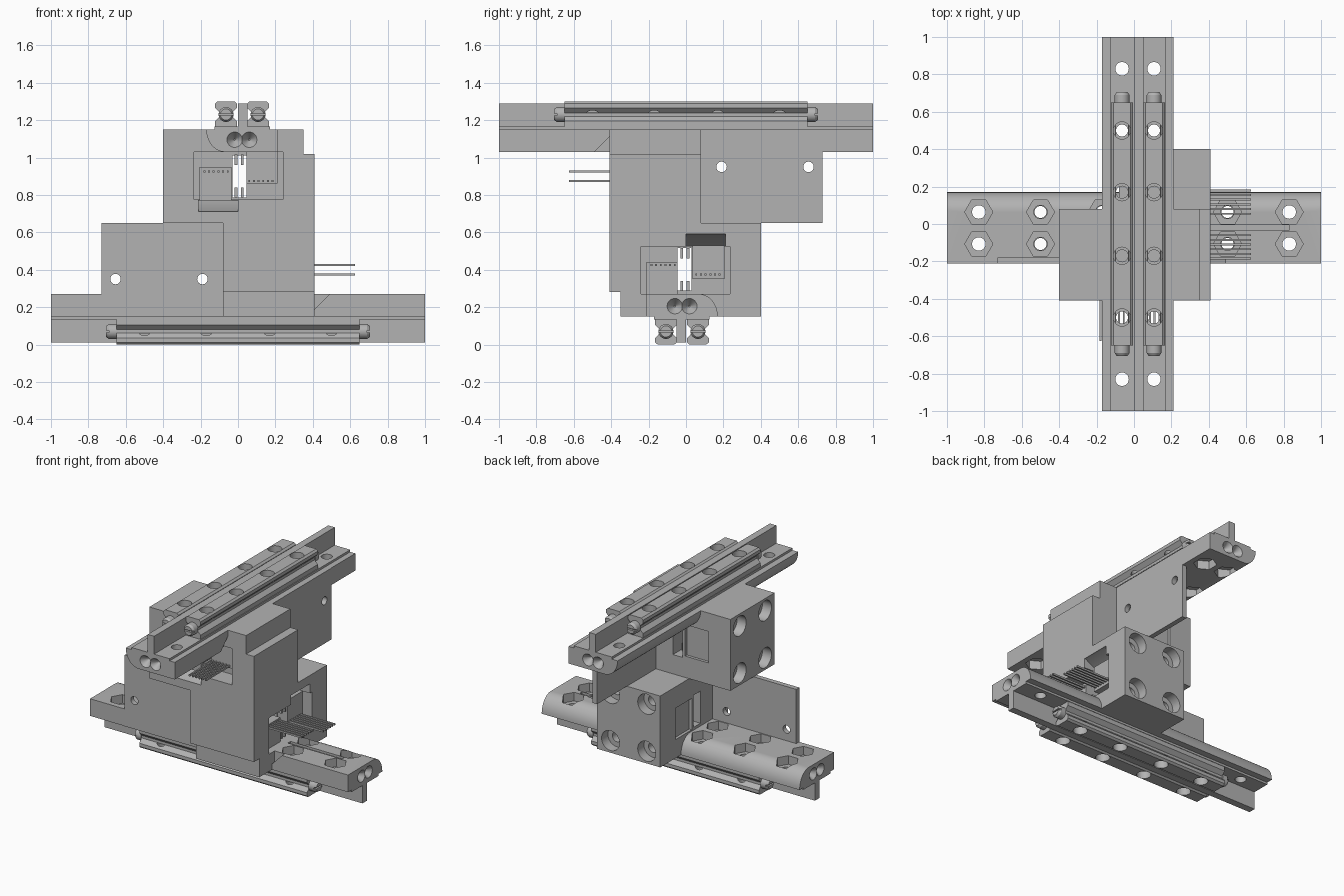
import bpy, bmesh, math
from mathutils import Matrix, Vector

if "Cube" in bpy.data.objects:
    bpy.data.objects.remove(bpy.data.objects["Cube"])

grey = bpy.data.materials.new("plain grey")
grey.use_nodes = True
grey.diffuse_color = (0.45, 0.45, 0.45, 1)
grey.node_tree.nodes["Principled BSDF"].inputs["Base Color"].default_value = grey.diffuse_color


def prism(bm, axis, pts, a, b, taper=1.0):
    """Extrude a 2D outline from a to b along an axis; taper scales the b end."""
    cu = sum(p[0] for p in pts) / len(pts)
    cv = sum(p[1] for p in pts) / len(pts)

    def place(u, v, w):
        return {"x": (w, u, v), "y": (u, w, v), "z": (u, v, w)}[axis]
    lo = [bm.verts.new(place(u, v, a)) for u, v in pts]
    hi = [bm.verts.new(place(cu + (u - cu) * taper, cv + (v - cv) * taper, b)) for u, v in pts]
    faces = [bm.faces.new(lo), bm.faces.new(hi)]
    n = len(pts)
    for i in range(n):
        j = (i + 1) % n
        faces.append(bm.faces.new((lo[i], lo[j], hi[j], hi[i])))
    bmesh.ops.recalc_face_normals(bm, faces=faces)


def box(bm, x, y, z):
    prism(bm, "z", [(x[0], y[0]), (x[1], y[0]), (x[1], y[1]), (x[0], y[1])], *z)


def ring(u, v, r, n=24):
    return [(u + r * math.cos(math.tau * i / n), v + r * math.sin(math.tau * i / n)) for i in range(n)]


def to_object(bm, name):
    me = bpy.data.meshes.new(name)
    bm.to_mesh(me)
    bm.free()
    ob = bpy.data.objects.new(name, me)
    bpy.context.collection.objects.link(ob)
    return ob


parts = []


def part(name, solid, cuts=None):
    """Build a part from a solid, less its cuts."""
    bm = bmesh.new()
    solid(bm)
    ob = to_object(bm, name)
    if cuts:
        bm = bmesh.new()
        cuts(bm)
        cutter = to_object(bm, name + "_cutter")
        mod = ob.modifiers.new("cut", "BOOLEAN")
        mod.operation, mod.solver, mod.use_self = "DIFFERENCE", "EXACT", True
        mod.object = cutter
        deps = bpy.context.evaluated_depsgraph_get()
        baked = bpy.data.meshes.new_from_object(ob.evaluated_get(deps))
        ob.modifiers.clear()
        ob.data = baked
        bpy.data.objects.remove(cutter)
    ob.data.materials.clear()
    ob.data.materials.append(grey)
    bpy.ops.object.select_all(action="DESELECT")
    ob.select_set(True)
    bpy.context.view_layer.objects.active = ob
    bpy.ops.object.shade_smooth_by_angle(angle=math.radians(30))
    parts.append(ob)


BOLT_X = (-0.83, -0.5, -0.17, 0.17, 0.5, 0.83)
RAIL_Y = (-0.107, 0.064)


# Beam with a central fin and one rounded long edge
def beam(bm):
    outline = [(-0.21, 0.27), (-0.21, 0.15), (-0.17, 0.15), (-0.17, 0.135), (-0.05, 0.135),
               (-0.05, 0.01), (0, 0.01), (0, 0.135), (0.125, 0.135), (0.125, 0.15)]
    for i in range(11):
        t = math.pi / 2 * i / 10
        outline.append((0.07 + 0.1 * math.cos(t), 0.15 + 0.12 * math.sin(t)))
    prism(bm, "x", outline, -1, 1)


def beam_cuts(bm):
    for x in BOLT_X:
        for y in RAIL_Y:
            prism(bm, "z", ring(x, y, 0.036), 0.1, 0.3)
            if x != 0.17:
                prism(bm, "z", ring(x, y, 0.075, 6), 0.21, 0.3)
    for y in (-0.06, 0.018):
        for s in (-1, 1):
            prism(bm, "x", ring(y, 0.205, 0.042), s * 1.001, s * 0.95, 0.1)
    # Cable notch and shallow groove
    prism(bm, "y", [(0.41, 0.19), (0.49, 0.271), (0.41, 0.271)], -0.22, -0.18)
    box(bm, (0.41, 0.83), (-0.035, -0.005), (0.255, 0.28))


# Main block with a half column, connector recess and bolt pockets
def block(bm):
    prism(bm, "x", [(-0.35, 0.15), (0.4, 0.15), (0.4, 0.65), (-0.41, 0.65),
                    (-0.41, 0.28), (-0.35, 0.28)], -0.08, 0.41)


def block_cuts(bm):
    box(bm, (0.28, 0.42), (-0.24, 0.235), (0.27, 0.525))
    box(bm, (-0.1, 0.3), (-0.045, 0.03), (0.29, 0.515))
    box(bm, (-0.1, -0.06), (0.05, 0.23), (0.28, 0.5))
    prism(bm, "y", [(0.29, 0.5), (0.42, 0.5), (0.42, 0.59), (0.4, 0.59), (0.29, 0.53)], 0, 0.21)
    for x in (0.025, 0.305):
        for z in (0.235, 0.565):
            prism(bm, "y", ring(x, z, 0.07), 0.41, 0.33)
            prism(bm, "y", ring(x, z, 0.035), 0.35, 0.24)


# Thin side plate
def plate(bm):
    box(bm, (-0.73, -0.08), (-0.212, -0.178), (0.15, 0.65))


def plate_cuts(bm):
    for x in (-0.655, -0.19):
        prism(bm, "y", ring(x, 0.35, 0.028), -0.3, -0.1)


# Hourglass slide rails with end screws
def rails(bm):
    half = [(0.045, 0), (0.058, 0.012), (0.058, 0.035), (0.032, 0.062),
            (0.032, 0.08), (0.058, 0.105), (0.058, 0.136)]
    for c in RAIL_Y:
        outline = [(c + u, v) for u, v in half] + [(c - u, v) for u, v in reversed(half)]
        prism(bm, "x", outline, -0.65, 0.65)
        for s in (-1, 1):
            prism(bm, "x", ring(c, 0.07, 0.04), s * 0.65, s * 0.69)
            prism(bm, "x", ring(c, 0.07, 0.04), s * 0.69, s * 0.705, 0.75)


def rail_cuts(bm):
    for c in RAIL_Y:
        for x in BOLT_X[1:5]:
            prism(bm, "z", ring(x, c, 0.046), -0.01, 0.06)
            prism(bm, "z", ring(x, c, 0.032), 0.05, 0.2)
        for s in (-1, 1):
            box(bm, (s * 0.7 - 0.01, s * 0.7 + 0.01), (c - 0.05, c + 0.05), (0.065, 0.075))


# Connector housings, contacts and pins inside the recess
def connectors(bm):
    box(bm, (0.27, 0.36), (-0.21, -0.045), (0.265, 0.44))
    box(bm, (0.27, 0.36), (0.035, 0.205), (0.35, 0.53))
    for y in (-0.03, 0.004):
        for z in (0.285, 0.46):
            box(bm, (0, 0.36), (y, y + 0.014), (z, z + 0.055))


def pins(bm):
    for start, z in ((-0.185, 0.425), (0.055, 0.375)):
        for i in range(6):
            y = start + i * 0.025
            box(bm, (0.3, 0.625), (y - 0.005, y + 0.005), (z - 0.006, z + 0.006))


part("beam", beam, beam_cuts)
part("main_block", block, block_cuts)
part("side_plate", plate, plate_cuts)
part("slide_rails", rails, rail_cuts)
part("connector_housings", connectors)
part("connector_pins", pins)

# Second stage: half a turn about a level diagonal axis at mid height
flip = (Matrix.Translation((0, 0, 0.65))
        @ Matrix.Rotation(math.pi, 4, Vector((1, -1, 0)))
        @ Matrix.Translation((0, 0, -0.65)))
for ob in list(parts):
    twin = ob.copy()
    twin.data = ob.data.copy()
    twin.data.transform(flip)
    twin.name = "upper_" + ob.name
    ob.name = "lower_" + ob.name
    bpy.context.collection.objects.link(twin)
